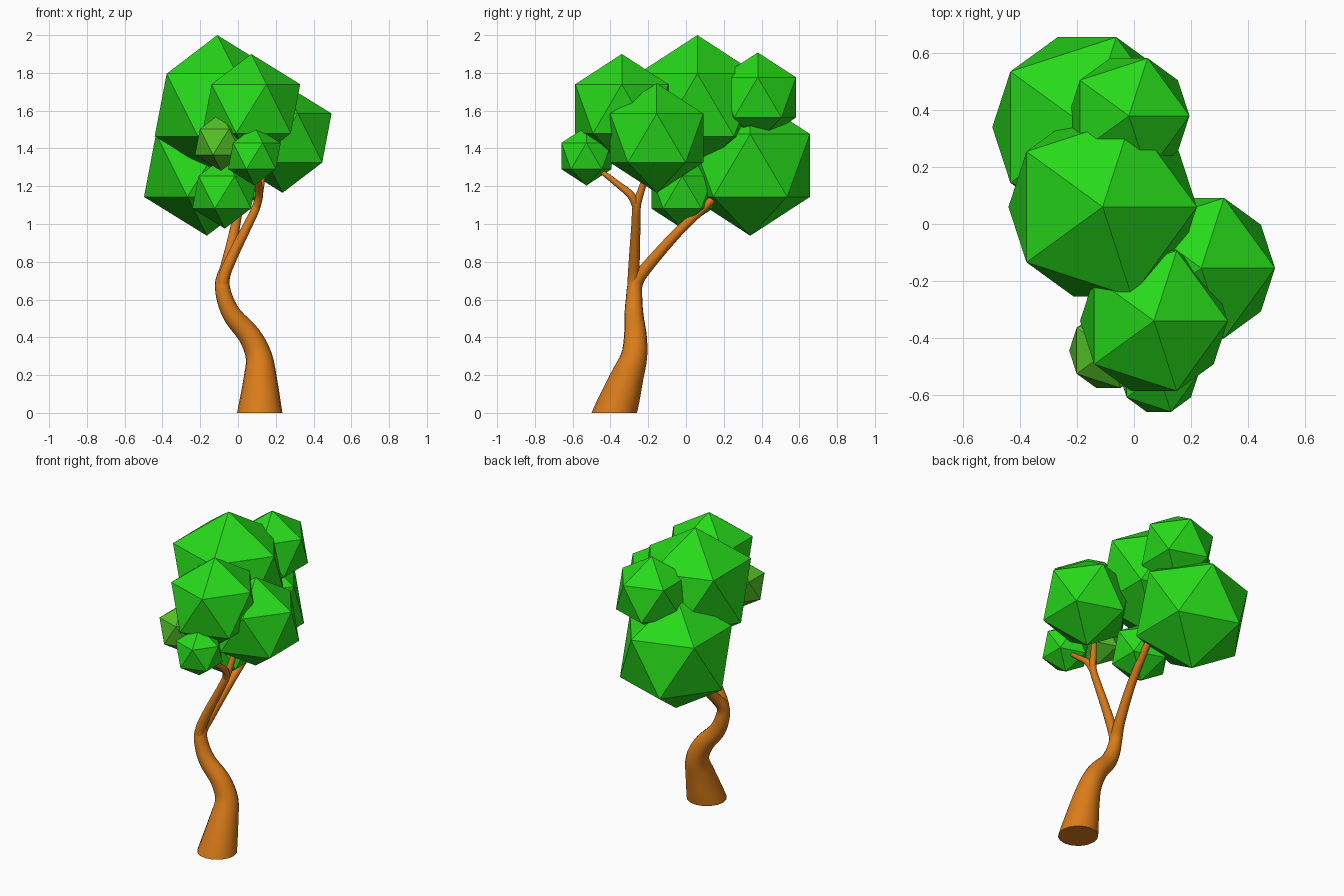
import bpy, bmesh, math
from mathutils import Vector

if "Cube" in bpy.data.objects:
    bpy.data.objects.remove(bpy.data.objects["Cube"])


def material(name, rgb):
    m = bpy.data.materials.new(name)
    m.diffuse_color = (*rgb, 1)
    m.use_nodes = True
    m.node_tree.nodes["Principled BSDF"].inputs["Base Color"].default_value = m.diffuse_color
    return m


bark = material("bark", (0.70, 0.20, 0.01))
green = material("leaf_green", (0.02, 0.70, 0.01))
lime = material("leaf_lime", (0.09, 0.55, 0.02))


def spline(p, t):
    """Catmull-Rom point (x, y, z, radius) at parameter t along control points p."""
    i = min(int(t), len(p) - 2)
    u = t - i
    a, b, c, d = (Vector(p[max(0, min(len(p) - 1, k))]) for k in (i - 1, i, i + 1, i + 2))
    return 0.5 * (2 * b + (c - a) * u + (2 * a - 5 * b + 4 * c - d) * u**2
                  + (3 * b - a - 3 * c + d) * u**3)


def limb(name, pts, flat_base=False, sides=16, steps=4):
    """Tapered tube swept along a smooth path."""
    n = (len(pts) - 1) * steps
    path = [spline(pts, i / steps) for i in range(n + 1)]
    bm = bmesh.new()
    rings = []
    for i, q in enumerate(path):
        axis = (path[min(i + 1, n)] - path[max(i - 1, 0)]).xyz.normalized()
        if flat_base:  # ground ring is level, then gradually turns to the path
            axis = Vector((0, 0, 1)).lerp(axis, min(1, i / steps)).normalized()
        side = Vector((0, 1, 0)).cross(axis).normalized()
        other = axis.cross(side)
        ring = []
        for k in range(sides):
            a = math.tau * k / sides
            ring.append(bm.verts.new(q.xyz + q.w * (math.cos(a) * side + math.sin(a) * other)))
        rings.append(ring)
    for lo, hi in zip(rings, rings[1:]):
        for k in range(sides):
            j = (k + 1) % sides
            bm.faces.new((lo[k], lo[j], hi[j], hi[k]))
    bm.faces.new(rings[0][::-1])
    bm.faces.new(rings[-1])
    me = bpy.data.meshes.new(name)
    bm.to_mesh(me)
    bm.free()
    me.materials.append(bark)
    ob = bpy.data.objects.new(name, me)
    bpy.context.collection.objects.link(ob)
    bpy.ops.object.select_all(action='DESELECT')
    bpy.context.view_layer.objects.active = ob
    ob.select_set(True)
    bpy.ops.object.shade_smooth_by_angle(angle=math.radians(40))


# Trunk continuing into the back branch
limb("trunk", [
    (0.115, -0.38, 0.0, 0.12), (0.118, -0.315, 0.18, 0.089), (0.110, -0.275, 0.30, 0.070),
    (0.060, -0.268, 0.41, 0.060), (-0.025, -0.275, 0.51, 0.051), (-0.068, -0.275, 0.60, 0.044),
    (-0.083, -0.265, 0.69, 0.038), (-0.06, -0.20, 0.78, 0.032), (-0.02, -0.04, 0.96, 0.026),
    (0.01, 0.13, 1.12, 0.021), (0.01, 0.20, 1.20, 0.018)], flat_base=True)

# Upright branch and its forked twigs
limb("upright_branch", [
    (-0.075, -0.28, 0.62, 0.030), (-0.078, -0.278, 0.71, 0.031), (-0.02, -0.272, 0.85, 0.028),
    (0.055, -0.265, 1.0, 0.024), (0.10, -0.26, 1.10, 0.022), (0.12, -0.23, 1.20, 0.018),
    (0.14, -0.20, 1.30, 0.014)], sides=12)
limb("front_twig", [
    (0.095, -0.262, 1.08, 0.019), (0.112, -0.29, 1.15, 0.021), (0.11, -0.36, 1.21, 0.017),
    (0.105, -0.45, 1.28, 0.013)], sides=12)

# Foliage clumps: x, y, z, radius
clumps = {
    "top_foliage": (-0.11, 0.06, 1.63, 0.37),
    "back_foliage": (-0.165, 0.34, 1.31, 0.372),
    "front_foliage": (0.07, -0.34, 1.61, 0.29),
    "right_foliage": (0.236, -0.155, 1.455, 0.29),
    "upper_back_foliage": (-0.018, 0.38, 1.67, 0.238),
    "lower_foliage": (-0.07, -0.02, 1.168, 0.192),
    "small_front_foliage": (0.087, -0.527, 1.36, 0.156),
    "lime_foliage": (-0.09, -0.445, 1.435, 0.154),
}
for name, (x, y, z, r) in clumps.items():
    bpy.ops.mesh.primitive_ico_sphere_add(subdivisions=1, radius=r, location=(x, y, z))
    ob = bpy.context.object
    ob.name = name
    ob.data.materials.append(lime if name.startswith("lime") else green)
